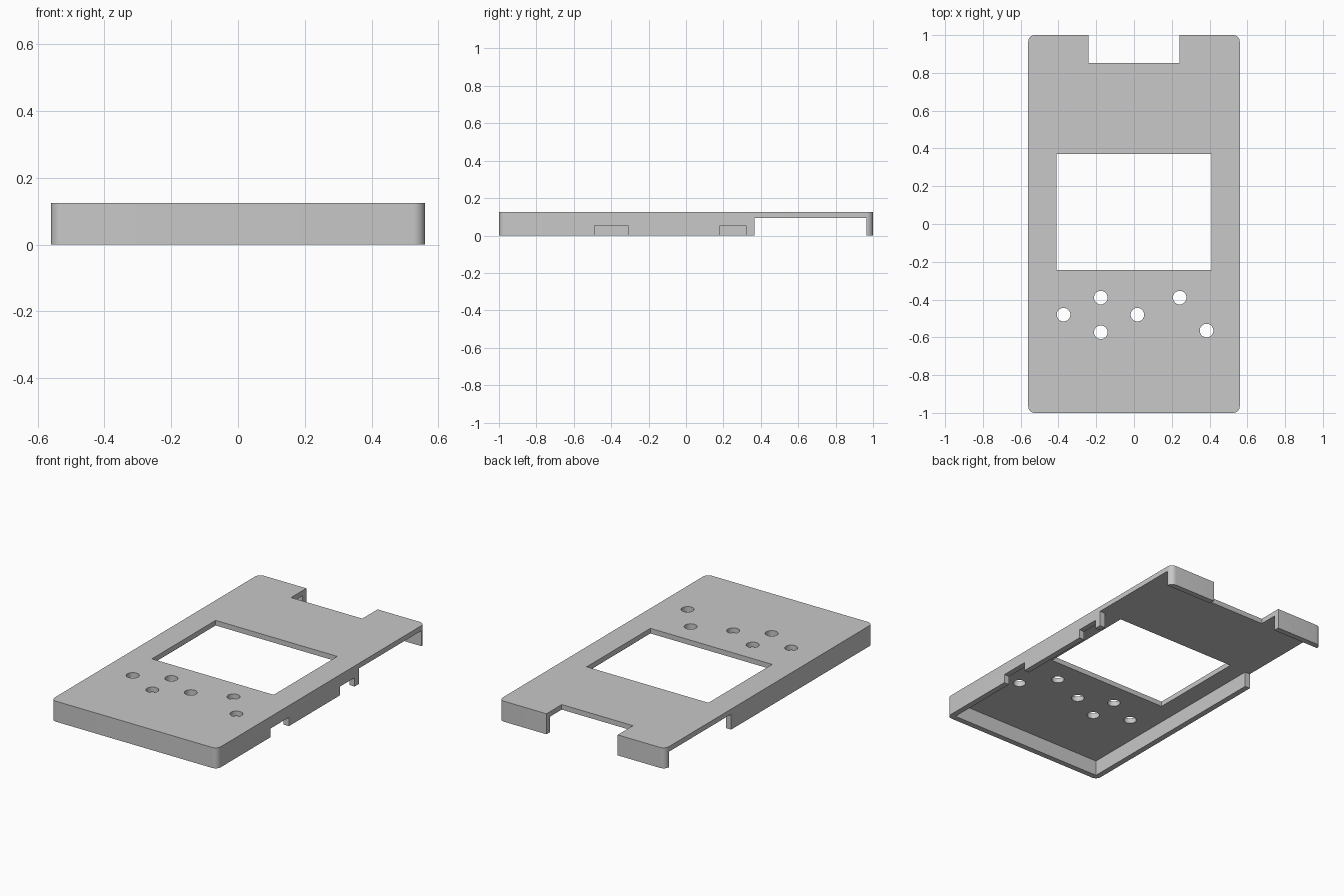
import bpy, bmesh, math

cube = bpy.data.objects.get("Cube")
if cube:
    bpy.data.objects.remove(cube, do_unlink=True)

# One plain grey plastic
grey = bpy.data.materials.new("grey plastic")
grey.use_nodes = True
COLOUR = (0.58, 0.58, 0.58, 1)
grey.diffuse_color = COLOUR
grey.node_tree.nodes["Principled BSDF"].inputs["Base Color"].default_value = COLOUR

HALF_X, HALF_Y, HEIGHT = 0.56, 1.0, 0.125
WALL, CEILING, GAP = 0.035, 0.094, 0.365


def prism(name, outline, z0, z1):
    """Extrude a closed outline from z0 to z1."""
    bm = bmesh.new()
    base = bm.faces.new([bm.verts.new((x, y, z0)) for x, y in outline])
    top = bmesh.ops.extrude_face_region(bm, geom=[base])["geom"]
    for v in top:
        if isinstance(v, bmesh.types.BMVert):
            v.co.z = z1
    bmesh.ops.recalc_face_normals(bm, faces=bm.faces[:])
    mesh = bpy.data.meshes.new(name)
    bm.to_mesh(mesh)
    bm.free()
    mesh.materials.append(grey)
    obj = bpy.data.objects.new(name, mesh)
    bpy.context.collection.objects.link(obj)
    return obj


def rect(x0, x1, y0, y1):
    return [(x0, y0), (x1, y0), (x1, y1), (x0, y1)]


def arc(cx, cy, r, start, sweep, steps):
    angles = [start + sweep * i / steps for i in range(steps + 1)]
    return [(cx + r * math.cos(a), cy + r * math.sin(a)) for a in angles]


# Rounded case body
corners = [(1, 1), (-1, 1), (-1, -1), (1, -1)]
outline = []
for i, (sx, sy) in enumerate(corners):
    outline += arc(sx * (HALF_X - WALL), sy * (HALF_Y - WALL), WALL,
                   i * math.pi / 2, math.pi / 2, 8)
case = prism("case_shell", outline, 0, HEIGHT)

# Hollow interior, widened at the back to open both side walls
ix, iy = HALF_X - WALL, HALF_Y - WALL
right_half = [(ix, -iy), (ix, GAP), (0.8, GAP), (0.8, iy)]
hollow = right_half + [(-x, y) for x, y in reversed(right_half)]
cutters = [prism("hollow_cutter", hollow, -0.1, CEILING)]

# Screen window and back notch
cutters.append(prism("window_cutter", rect(-0.41, 0.41, -0.243, 0.37), -0.2, 0.3))
cutters.append(prism("back_notch_cutter", rect(-0.24, 0.24, 0.853, 1.2), -0.2, 0.3))

# Low openings in the left wall
for y0, y1 in [(-0.488, -0.31), (0.182, 0.322)]:
    cutters.append(prism("side_notch_cutter", rect(0.48, 0.7, y0, y1), -0.2, 0.053))

# Button holes
for x, y in [(-0.373, -0.48), (-0.176, -0.39), (-0.176, -0.573),
             (0.018, -0.48), (0.242, -0.39), (0.384, -0.564)]:
    circle = arc(x, y, 0.036, 0, math.tau, 32)[:-1]
    cutters.append(prism("button_hole_cutter", circle, -0.2, 0.3))

# Cut the openings, then bake the result
for cutter in cutters:
    cutter.hide_render = True
    mod = case.modifiers.new(cutter.name, "BOOLEAN")
    mod.operation = "DIFFERENCE"
    mod.solver = "EXACT"
    mod.object = cutter
bpy.context.view_layer.update()
graph = bpy.context.evaluated_depsgraph_get()
baked = bpy.data.meshes.new_from_object(case.evaluated_get(graph))
case.modifiers.clear()
case.data = baked
for cutter in cutters:
    bpy.data.objects.remove(cutter, do_unlink=True)

# Smooth the rounded corners and holes, keep edges sharp
bpy.ops.object.select_all(action="DESELECT")
case.select_set(True)
bpy.context.view_layer.objects.active = case
bpy.ops.object.shade_smooth_by_angle(angle=math.radians(30))
